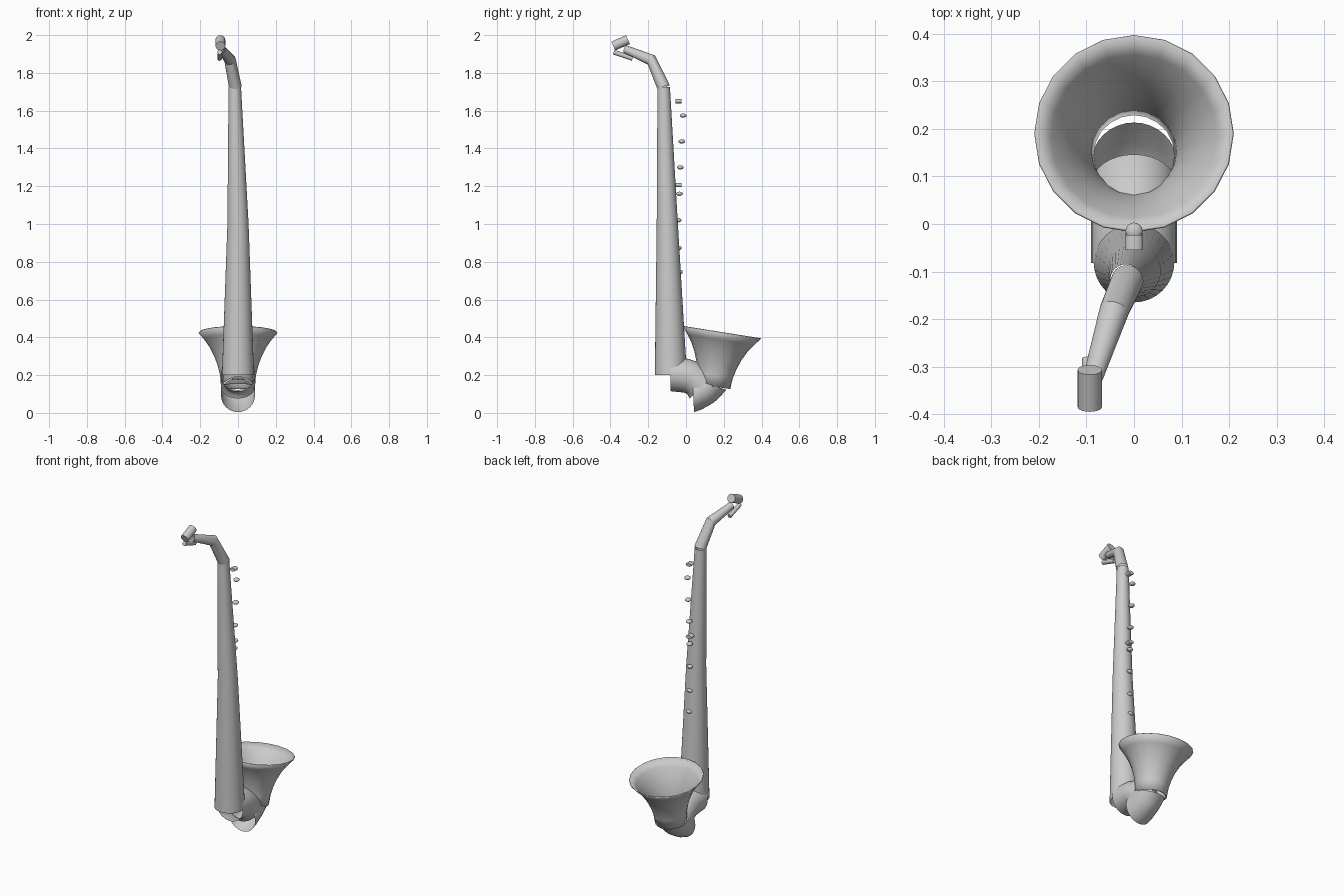
import bpy, math
from mathutils import Vector

old = bpy.data.objects.get("Cube")
if old:
    bpy.data.objects.remove(old, do_unlink=True)

metal = bpy.data.materials.new("plain_grey")
metal.use_nodes = True
GREY = (0.6, 0.6, 0.6, 1)
metal.diffuse_color = GREY
metal.node_tree.nodes["Principled BSDF"].inputs["Base Color"].default_value = GREY


def lean(deg):
    """Direction in the side plane, measured up from straight back."""
    a = math.radians(deg)
    return Vector((0, math.cos(a), math.sin(a)))


def loft(name, rings, sides=32, capped=False, smooth=35):
    """Skin a tube through rings of (centre, direction, radius)."""
    verts, faces = [], []
    for centre, d, r in rings:
        d = Vector(d).normalized()
        u = Vector((1, 0, 0))
        u = (u - d * u.dot(d)).normalized()
        v = d.cross(u)
        for i in range(sides):
            a = 2 * math.pi * i / sides
            verts.append(Vector(centre) + (u * math.cos(a) + v * math.sin(a)) * r)
    for k in range(len(rings) - 1):
        for i in range(sides):
            j = (i + 1) % sides
            a, b = k * sides, (k + 1) * sides
            faces.append((a + i, a + j, b + j, b + i))
    if capped:
        faces.append(tuple(reversed(range(sides))))
        faces.append(tuple(range(len(verts) - sides, len(verts))))
    mesh = bpy.data.meshes.new(name)
    mesh.from_pydata(verts, [], faces)
    ob = bpy.data.objects.new(name, mesh)
    bpy.context.collection.objects.link(ob)
    finish(ob, smooth)
    return ob


def finish(ob, smooth=35):
    ob.data.materials.append(metal)
    bpy.ops.object.select_all(action='DESELECT')
    ob.select_set(True)
    bpy.context.view_layer.objects.active = ob
    bpy.ops.object.shade_smooth_by_angle(angle=math.radians(smooth))


def rod(name, start, end, r):
    d = Vector(end) - Vector(start)
    return loft(name, [(start, d, r), (end, d, r)], 24, True)


# Long tapered body, open at both ends
UP = (0, 0, 1)
loft("body_tube", [((0, -0.08, 0.2), UP, 0.085),
                   ((0, -0.099, 1.0), UP, 0.056),
                   ((-0.017, -0.118, 1.725), UP, 0.033)])

# Bent neck
loft("neck", [((-0.014, -0.119, 1.725), (-0.1, -0.3, 0.9), 0.034),
              ((-0.042, -0.183, 1.868), (-0.25, -0.75, 0.6), 0.031),
              ((-0.086, -0.322, 1.926), (-0.3, -0.9, 0.35), 0.021)], 24, smooth=25)

# Mouthpiece and the thin rod under it
rod("mouthpiece", (-0.093, -0.385, 1.942), (-0.093, -0.307, 1.976), 0.0255)
rod("reed_rod", (-0.097, -0.383, 1.91), (-0.097, -0.283, 1.876), 0.0125)

# Two open elbows forming the bow
loft("upper_elbow", [((0, y, z), lean(a), 0.09) for y, z, a in (
    (-0.082, 0.205, 0), (0, 0.197, -6), (0.03, 0.186, -15),
    (0.052, 0.17, -26), (0.07, 0.155, -36), (0.083, 0.14, -45))])
loft("lower_elbow", [((0, y, z), lean(a), 0.09) for y, z, a in (
    (0.038, 0.094, 3), (0.055, 0.103, 16), (0.07, 0.114, 28),
    (0.086, 0.122, 40), (0.1, 0.131, 51), (0.128, 0.15, 72))])

# Flared bell, tipped slightly back
axis = lean(81)
base = Vector((0, 0.145, 0.14))
profile = [(0, 0.09), (0.06, 0.095), (0.11, 0.107), (0.16, 0.125),
           (0.21, 0.15), (0.25, 0.178), (0.288, 0.21)]
bell = loft("bell", [(base + axis * h, axis, r) for h, r in profile], 20)
wall = bell.modifiers.new("wall", 'SOLIDIFY')
wall.thickness = 0.005
wall.offset = -1

# Row of round key buttons up the back
keys = [(-0.015, 1.574), (-0.022, 1.437), (-0.03, 1.3), (-0.035, 1.16),
        (-0.037, 1.02), (-0.036, 0.873), (-0.03, 0.746)]
for n, (y, z) in enumerate(keys):
    bpy.ops.mesh.primitive_uv_sphere_add(segments=16, ring_count=10, radius=1, location=(0, y, z))
    ob = bpy.context.object
    ob.name = "key_button_%d" % (n + 1)
    ob.scale = (0.018, 0.018 if z > 1.1 else 0.013, 0.011)
    finish(ob)

# Two barrel keys
for n, z in enumerate((1.65, 1.206)):
    ob = rod("barrel_key_%d" % (n + 1), (0, -0.016, 0), (0, 0.016, 0), 0.018)
    ob.scale.z = 0.6
    ob.location = (0, -0.039, z)
